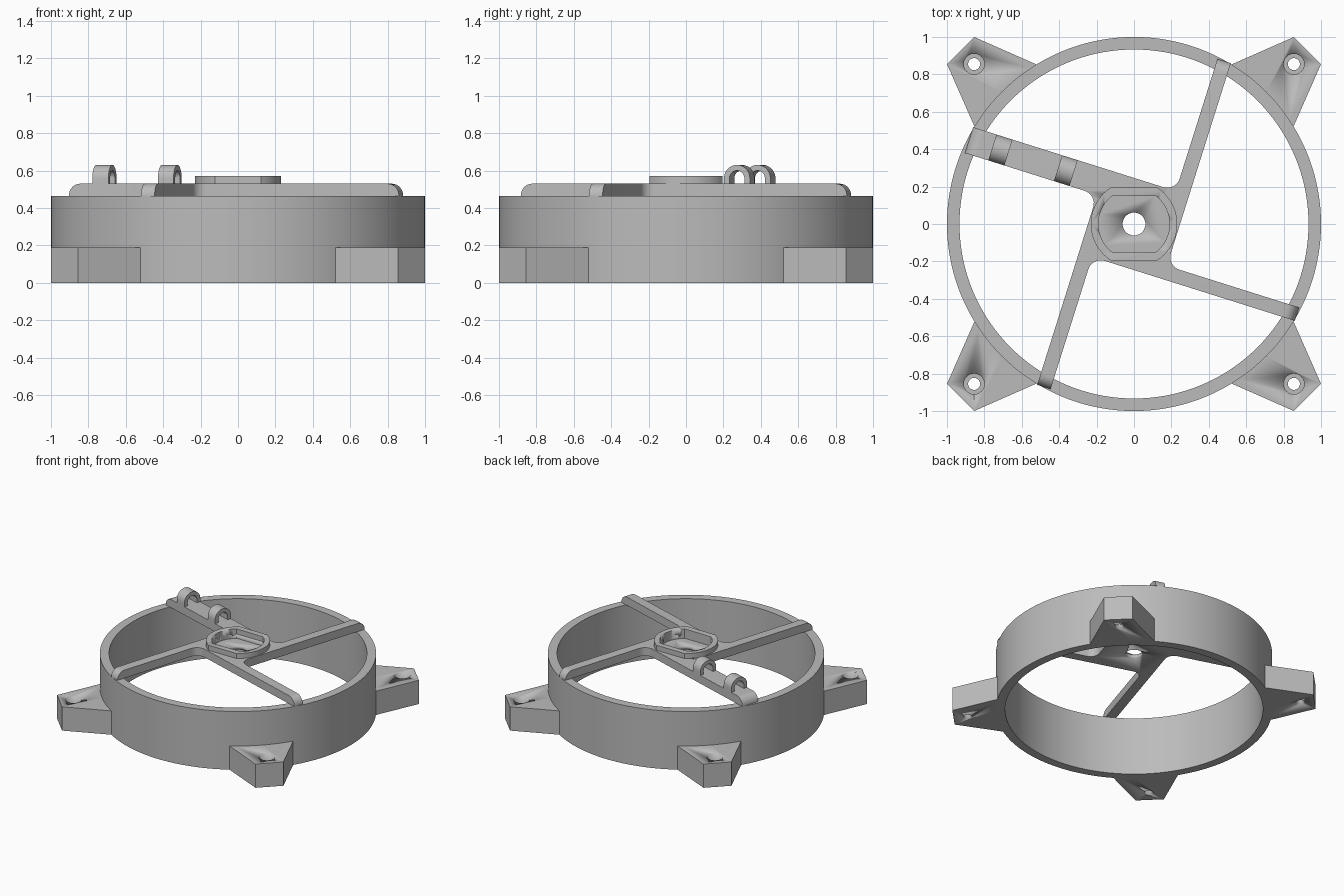
import bpy, bmesh, math
from math import cos, sin, pi, radians

if "Cube" in bpy.data.objects:
    bpy.data.objects.remove(bpy.data.objects["Cube"])

grey = bpy.data.materials.new("grey_plastic")
grey.diffuse_color = (0.5, 0.5, 0.5, 1)
grey.use_nodes = True
grey.node_tree.nodes["Principled BSDF"].inputs["Base Color"].default_value = grey.diffuse_color
TILT = radians(-17.5)          # rotation of the spoke cross
Z0, Z1 = 0.465, 0.53           # spoke underside and top


def finish(name, bm, rot=0.0):
    bmesh.ops.recalc_face_normals(bm, faces=bm.faces)
    me = bpy.data.meshes.new(name)
    bm.to_mesh(me)
    bm.free()
    me.materials.append(grey)
    ob = bpy.data.objects.new(name, me)
    bpy.context.collection.objects.link(ob)
    ob.rotation_euler.z = rot
    bpy.ops.object.select_all(action='DESELECT')
    ob.select_set(True)
    bpy.context.view_layer.objects.active = ob
    bpy.ops.object.shade_smooth_by_angle(angle=radians(30))
    return ob


def prism_bm(pts, z0, z1):
    bm = bmesh.new()
    face = bm.faces.new([bm.verts.new((x, y, z0)) for x, y in pts])
    up = bmesh.ops.extrude_face_region(bm, geom=[face])["geom"]
    for v in up:
        if isinstance(v, bmesh.types.BMVert):
            v.co.z = z1
    return bm


def lathe(name, profile, closed, n, center=(0, 0)):
    bm = bmesh.new()
    rings = [[bm.verts.new((center[0] + r * cos(2 * pi * i / n),
                            center[1] + r * sin(2 * pi * i / n), z))
              for i in range(n)] for r, z in profile]
    pairs = list(zip(rings, rings[1:]))
    if closed:
        pairs.append((rings[-1], rings[0]))
    else:
        bm.faces.new(rings[0])
        bm.faces.new(rings[-1])
    for a, b in pairs:
        for i in range(n):
            j = (i + 1) % n
            bm.faces.new((a[i], a[j], b[j], b[i]))
    return finish(name, bm)


def cut(ob, cutter):
    m = ob.modifiers.new("cut", 'BOOLEAN')
    m.operation, m.solver, m.object = 'DIFFERENCE', 'EXACT', cutter
    cutter.hide_render = True
    cutter.hide_viewport = True


def arc(cx, cy, r, a0, a1, n):
    return [(cx + r * cos(a0 + (a1 - a0) * i / n),
             cy + r * sin(a0 + (a1 - a0) * i / n)) for i in range(n + 1)]


# Outer ring
lathe("ring", [(0.933, 0), (1, 0), (1, Z0), (0.933, Z0)], True, 144)

# Corner mounting ears with stepped screw holes
a_in = math.atan2(0.52, 0.853)
for k, corner in enumerate(("back_right", "back_left", "front_left", "front_right")):
    t = k * pi / 2
    pts = [(1, 0.855), (0.855, 1)] + arc(0, 0, 0.998, pi / 2 - a_in, a_in, 12)
    pts = [(x * cos(t) - y * sin(t), x * sin(t) + y * cos(t)) for x, y in pts]
    ear = finish("ear_" + corner, prism_bm(pts, 0, 0.19))
    c = (0.855 * (cos(t) - sin(t)), 0.855 * (sin(t) + cos(t)))
    hole = lathe("hole_cutter_" + corner,
                 [(0.032, -0.1), (0.032, 0.1), (0.055, 0.1), (0.055, 0.3)], False, 32, c)
    cut(ear, hole)

# Pinwheel of four spokes, with filleted inner corners and rounded tips
A, B, W, L, R = 0.235, 0.16, 0.09, 0.976, 0.07
pts = [(L, -A), (L, -B)] + arc(A + R, -B + R, R, 1.5 * pi, pi, 8)
pts += [(A, L), (B, L)] + arc(B - R, A + R, R, 0, -pi / 2, 8)
pts += [(-L, A), (-L, W)] + arc(-A - R, W - R, R, pi / 2, 0, 8)
pts += [(-A, -L), (-B, -L)] + arc(-B + R, -A - R, R, pi, pi / 2, 8)
bm = prism_bm(pts, Z0, Z1)
tips = [e for e in bm.edges
        if all(v.co.z > Z1 - 0.001 and max(abs(v.co.x), abs(v.co.y)) > L - 0.001
               for v in e.verts)]
bmesh.ops.bevel(bm, geom=tips, offset=0.063, segments=8, profile=0.5, affect='EDGES')
spokes = finish("spokes", bm, TILT)


# Hub rim: a circle with two flats
def flat_circle(r, flat):
    a = math.asin(flat / r)
    return arc(0, 0, r, -a, a, 20) + arc(0, 0, r, pi - a, pi + a, 20)


rim = finish("hub_rim", prism_bm(flat_circle(0.231, 0.196), Z1 - 0.02, 0.57))
pocket = finish("pocket_cutter", prism_bm(flat_circle(0.19, 0.15), 0.495, 0.7))
bore = lathe("bore_cutter", [(0.061, 0.3), (0.061, 0.7)], False, 48)
cut(rim, pocket)
cut(spokes, pocket)
cut(spokes, bore)

# Cable loops on the wide spoke
mid, ro, ri, zc = (A + W) / 2, (A - W) / 2, 0.042, 0.558
for name, u0, u1 in (("outer_cable_loop", -0.845, -0.755),
                     ("inner_cable_loop", -0.477, -0.39)):
    outline = [(mid + ro, Z1 - 0.01)] + arc(mid, zc, ro, 0, pi, 20) + [(mid - ro, Z1 - 0.01)]
    outline += [(mid - ri, Z1 - 0.01)] + arc(mid, zc, ri, pi, 0, 20) + [(mid + ri, Z1 - 0.01)]
    bm = prism_bm(outline, u0, u1)
    for v in bm.verts:
        v.co = (v.co.z, v.co.x, v.co.y)
    finish(name, bm, TILT)
